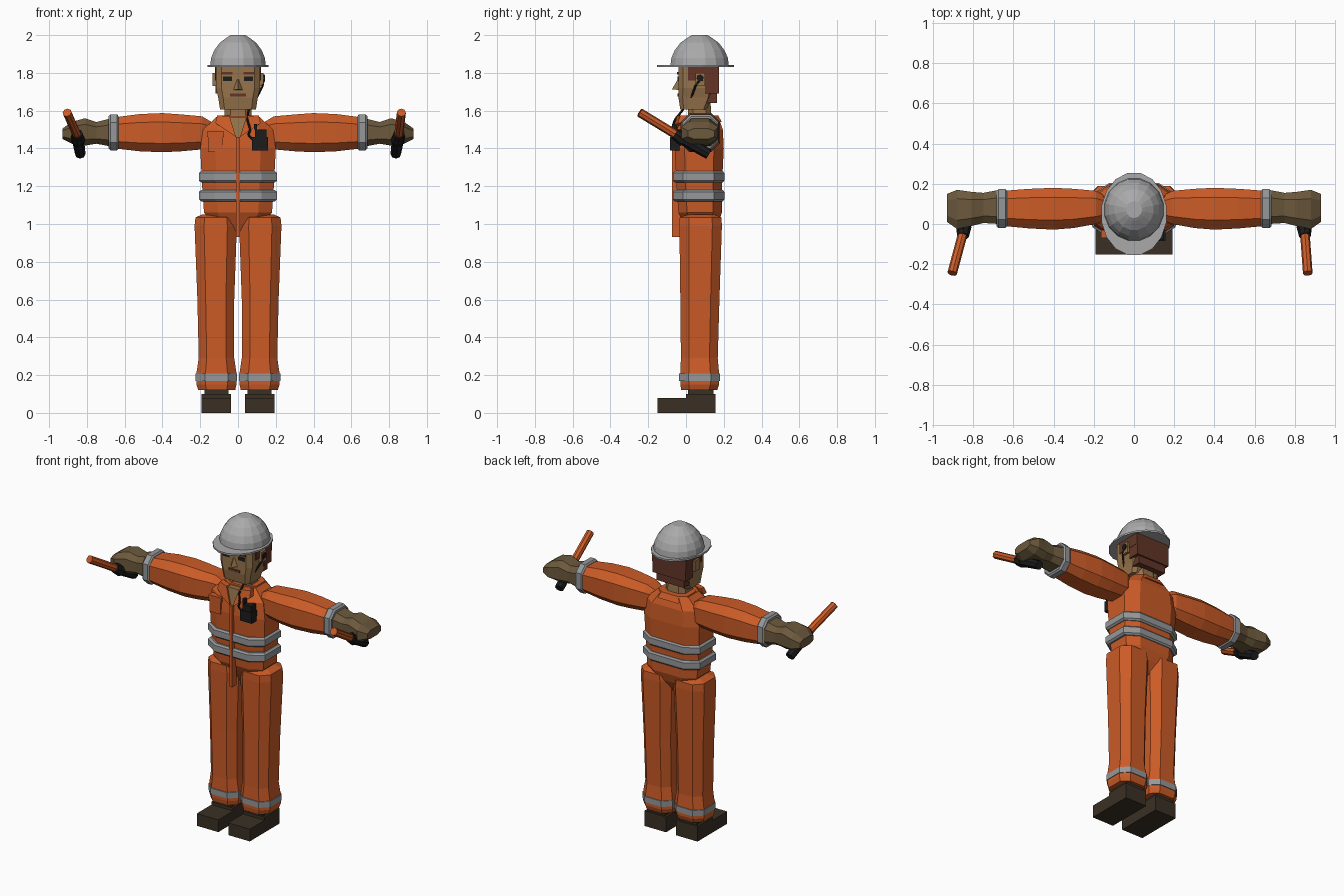
import bpy, bmesh, math
from mathutils import Vector

cube = bpy.data.objects.get("Cube")
if cube:
    bpy.data.objects.remove(cube, do_unlink=True)


def material(name, *rgb):
    mat = bpy.data.materials.new(name)
    mat.use_nodes = True
    mat.diffuse_color = (*rgb, 1)
    mat.node_tree.nodes["Principled BSDF"].inputs["Base Color"].default_value = (*rgb, 1)
    return mat


orange = material("orange cloth", .6, .105, .02)
silver = material("reflective tape", .3, .31, .32)
white = material("helmet shell", .4, .4, .4)
skin = material("skin", .31, .175, .07)
hair = material("brown hair", .125, .036, .02)
leather = material("glove leather", .15, .1, .046)
boot = material("boot leather", .042, .03, .018)
black = material("black plastic", .012, .012, .012)


def finish(name, mat, bm):
    bmesh.ops.recalc_face_normals(bm, faces=bm.faces[:])
    mesh = bpy.data.meshes.new(name)
    bm.to_mesh(mesh)
    bm.free()
    mesh.materials.append(mat)
    obj = bpy.data.objects.new(name, mesh)
    bpy.context.collection.objects.link(obj)
    return obj


def skin_rings(name, mat, rings):
    """Join rings of points into a closed, flat-shaded body."""
    bm = bmesh.new()
    loops = [[bm.verts.new(p) for p in ring] for ring in rings]
    count = len(loops[0])
    for low, high in zip(loops, loops[1:]):
        for i in range(count):
            j = (i + 1) % count
            bm.faces.new((low[i], low[j], high[j], high[i]))
    bm.faces.new(loops[0])
    bm.faces.new(loops[-1])
    return finish(name, mat, bm)


def loft(name, mat, sections, axis="z", corner=.55, sides=0, mirror=1):
    """Sections are (position, low u, high u, low v, high v) along the axis.
    The outline is a chamfered rectangle, or an ellipse if sides is set."""
    if sides:
        turns = [math.tau * (i + .5) / sides for i in range(sides)]
        outline = [(math.cos(t), math.sin(t)) for t in turns]
    else:
        c = corner
        outline = [(1, -c), (1, c), (c, 1), (-c, 1), (-1, c), (-1, -c), (-c, -1), (c, -1)]
    rings = []
    for t, u0, u1, v0, v1 in sections:
        flat = [((u0 + u1 + (u1 - u0) * a) / 2, (v0 + v1 + (v1 - v0) * b) / 2) for a, b in outline]
        rings.append([(u * mirror, v, t) if axis == "z" else (t * mirror, u, v) for u, v in flat])
    return skin_rings(name, mat, rings)


def box(name, mat, x, y, z, mirror=1):
    rings = [[(a * mirror, b, h) for a, b in
              ((x[0], y[0]), (x[1], y[0]), (x[1], y[1]), (x[0], y[1]))] for h in z]
    return skin_rings(name, mat, rings)


def slab(name, mat, points, depth, mirror=1):
    """Polygon facing the front, thickened towards the back."""
    rings = [[(x * mirror, y + d, z) for x, y, z in points] for d in (0, depth)]
    return skin_rings(name, mat, rings)


def rod(name, mat, start, end, r_start, r_end, sides=8):
    a, b = Vector(start), Vector(end)
    bm = bmesh.new()
    bmesh.ops.create_cone(bm, cap_ends=True, segments=sides, radius1=r_start,
                          radius2=r_end, depth=(b - a).length)
    turn = (b - a).to_track_quat("Z", "Y").to_matrix()
    bmesh.ops.rotate(bm, matrix=turn, verts=bm.verts[:])
    bmesh.ops.translate(bm, vec=(a + b) / 2, verts=bm.verts[:])
    return finish(name, mat, bm)


# Overalls: trunk, with belts of tape, zip and chest pocket
loft("trunk", orange, [
    (.93, -.05, .05, .03, .13), (1, -.13, .13, -.01, .17), (1.06, -.18, .18, -.04, .19),
    (1.2, -.19, .19, -.05, .19), (1.4, -.2, .2, -.06, .2),
    (1.5, -.185, .185, -.05, .195), (1.57, -.11, .11, -.01, .17)], corner=.6)
for label, base in (("lower", 1.12), ("upper", 1.22)):
    loft(label + "_belt", silver, [
        (base, -.195, .195, -.06, .195), (base + .01, -.207, .207, -.07, .203),
        (base + .05, -.207, .207, -.07, .203), (base + .06, -.195, .195, -.06, .195)], corner=.6)
box("zip", orange, (-.01, .01), (-.074, -.03), (.93, 1.46))
box("chest_pocket", orange, (-.16, -.08), (-.066, -.03), (1.38, 1.46))
box("pocket_flap", orange, (-.165, -.075), (-.07, -.03), (1.46, 1.49))
loft("collar", orange, [(1.54, -.12, .12, -.01, .19), (1.575, -.105, .105, .01, .17)])
slab("open_neck", skin, [(-.05, -.045, 1.565), (.05, -.045, 1.565), (0, -.064, 1.44)], .04)

# Neck and head
loft("neck", skin, [(1.5, -.075, .075, .01, .14), (1.64, -.07, .07, .01, .13)])
loft("head", skin, [
    (1.605, -.095, .095, -.03, .11), (1.67, -.105, .105, -.04, .14),
    (1.72, -.117, .117, -.04, .15), (1.84, -.117, .117, -.04, .15)], corner=.75)
box("hair_top", hair, (-.122, .122), (.01, .175), (1.76, 1.835))
box("hair_back", hair, (-.12, .12), (.1, .175), (1.69, 1.76))
box("hair_nape", hair, (-.1, .1), (.105, .165), (1.64, 1.69))
box("mouth", hair, (-.042, .042), (-.046, -.03), (1.675, 1.69))
skin_rings("nose", skin, [
    [(-.028, -.035, 1.71), (.028, -.035, 1.71), (0, -.075, 1.712)],
    [(-.008, -.035, 1.765), (.008, -.035, 1.765), (0, -.044, 1.765)]])

# Hard hat
brim_size = (-.165, .165, -.158, .258)
loft("helmet_brim", white, [(1.832, *brim_size), (1.843, *brim_size)], sides=16)
dome = [(1.84, .15), (1.88, .145), (1.92, .128), (1.96, .098), (1.99, .056), (2, .04)]
loft("helmet_dome", white, [(z, -r, r, .072 - r * 1.05, .072 + r * 1.05) for z, r in dome], sides=16)

# Everything that comes in pairs
for side, m, tip_x in (("left", 1, .865), ("right", -1, .905)):
    # Face and collar
    box(side + "_eye", black, (.032, .08), (-.044, -.03), (1.758, 1.782), m)
    box(side + "_brow", hair, (.03, .085), (-.047, -.03), (1.792, 1.806), m)
    box(side + "_ear", skin, (.1, .135), (.05, .1), (1.73, 1.8), m)
    slab(side + "_lapel", orange, [(.045, -.055, 1.57), (.11, -.03, 1.575), (.12, -.045, 1.535),
                                   (.07, -.065, 1.5), (.01, -.07, 1.46)], .035, m)
    # Trouser leg and boot
    loft(side + "_leg", orange, [
        (.12, .015, .21, -.025, .165), (.15, .008, .22, -.03, .175),
        (.21, .008, .22, -.03, .175), (.29, .02, .208, -.027, .168),
        (.6, .02, .215, -.03, .177), (.99, .006, .23, -.035, .19),
        (1.035, .012, .225, -.033, .188), (1.05, .05, .19, .01, .15)], mirror=m)
    loft(side + "_leg_band", silver, [
        (.17, .004, .224, -.036, .18), (.208, .004, .224, -.036, .18)], mirror=m)
    box(side + "_boot_toe", boot, (.036, .192), (-.152, .02), (0, .08), m)
    box(side + "_boot_heel", boot, (.036, .192), (0, .155), (0, .1), m)
    box(side + "_boot_ankle", boot, (.05, .178), (.01, .145), (.1, .13), m)
    # Sleeve, cuff and glove
    loft(side + "_sleeve", orange, [
        (.14, .02, .14, 1.43, 1.54), (.19, 0, .165, 1.395, 1.57), (.3, -.02, .175, 1.385, 1.58),
        (.4, -.028, .18, 1.38, 1.587), (.52, -.022, .175, 1.385, 1.582),
        (.65, -.01, .165, 1.4, 1.565)], "x", mirror=m)
    loft(side + "_cuff", silver, [
        (.632, -.012, .165, 1.4, 1.57), (.64, -.02, .173, 1.39, 1.58),
        (.675, -.02, .173, 1.39, 1.58), (.685, -.01, .165, 1.4, 1.57)], "x", mirror=m)
    loft(side + "_glove", leather, [
        (.67, 0, .17, 1.41, 1.56), (.75, .005, .155, 1.425, 1.54),
        (.81, -.01, .16, 1.415, 1.56), (.88, -.025, .17, 1.425, 1.54),
        (.93, .01, .15, 1.45, 1.505)], "x", mirror=m)
    # Signal wand held in the hand
    grip = (.85 * m, -.04, 1.465)
    rod(side + "_wand", orange, grip, (tip_x * m, -.245, 1.59), .024, .024)
    rod(side + "_wand_collar", black, (.852 * m, -.06, 1.478), (.846 * m, -.01, 1.445), .03, .038)
    rod(side + "_wand_grip", black, grip, (.835 * m, .12, 1.37), .034, .028)

# Radio on the chest, with earpiece and cable
box("radio_body", black, (.075, .158), (-.085, -.03), (1.39, 1.46))
box("radio_top", black, (.09, .15), (-.08, -.03), (1.46, 1.5))
box("radio_aerial", black, (.085, .1), (-.075, -.05), (1.5, 1.53))
rod("earpiece", black, (.12, .075, 1.772), (.142, .075, 1.772), .02, .018)
cable = [(.135, .07, 1.76), (.13, .05, 1.73), (.09, .02, 1.65), (.055, -.02, 1.6),
         (.05, -.06, 1.55), (.065, -.075, 1.5), (.055, -.075, 1.47), (.085, -.07, 1.44)]
for i, (a, b) in enumerate(zip(cable, cable[1:])):
    rod(f"cable_{i + 1}", black, a, b, .006, .006, 6)
